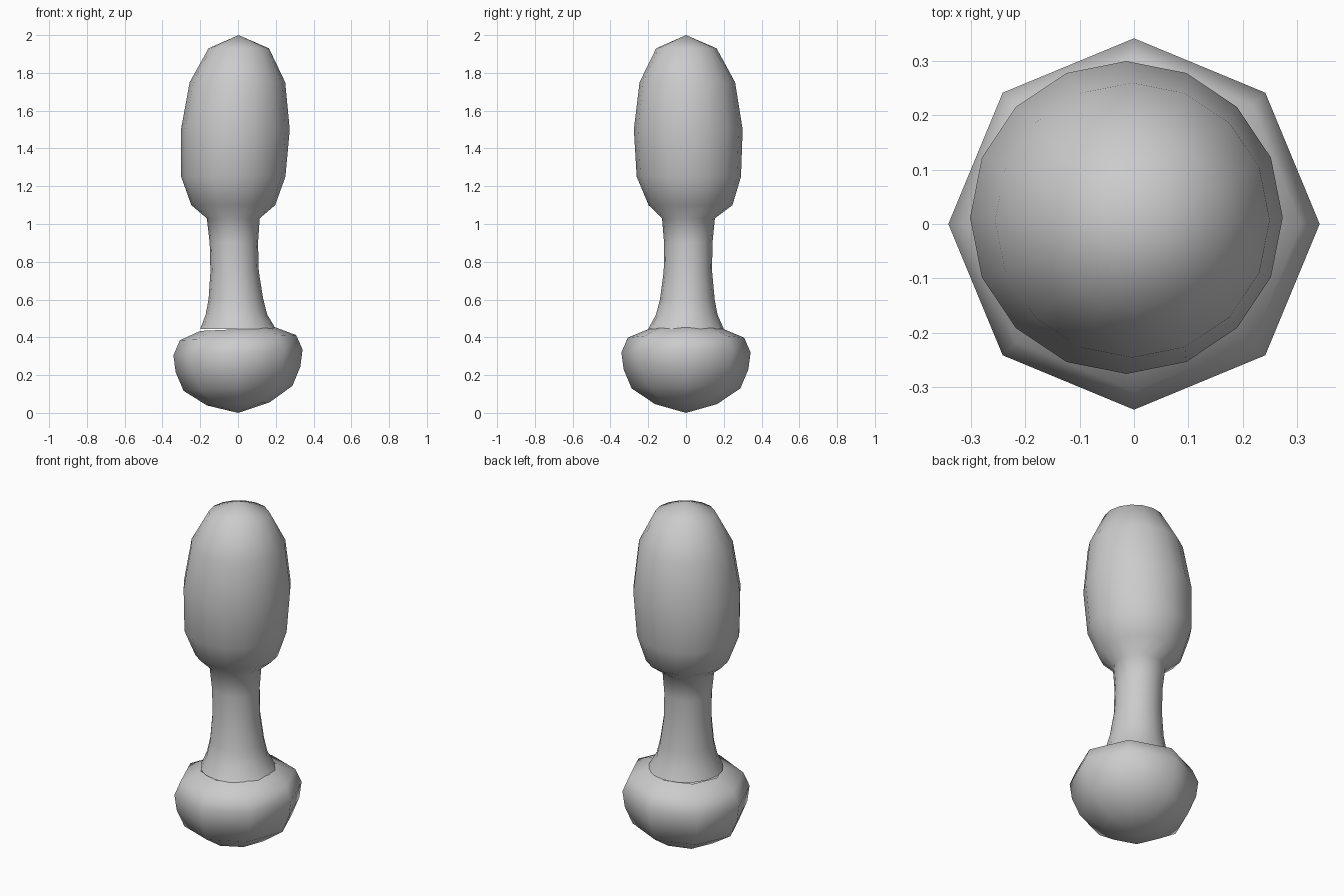
import bpy, bmesh
from math import cos, sin, pi

if "Cube" in bpy.data.objects:
    bpy.data.objects.remove(bpy.data.objects["Cube"])


def lathe(name, sides, rings, tilt=0.0):
    """Loft rings (z, radius, centre x, centre y); radius 0 makes a pole."""
    bm = bmesh.new()
    loops = []
    for z, r, cx, cy in rings:
        if r == 0:
            loops.append([bm.verts.new((cx, cy, z))])
            continue
        loop = []
        for i in range(sides):
            a = 2 * pi * i / sides
            x = r * cos(a)
            loop.append(bm.verts.new((cx + x, cy + r * sin(a), z + tilt * x)))
        loops.append(loop)
    for low, high in zip(loops, loops[1:]):
        for i in range(sides):
            j = (i + 1) % sides
            if len(low) == 1:
                bm.faces.new((low[0], high[j], high[i]))
            elif len(high) == 1:
                bm.faces.new((low[i], low[j], high[0]))
            else:
                bm.faces.new((low[i], low[j], high[j], high[i]))
    bmesh.ops.recalc_face_normals(bm, faces=bm.faces)
    for f in bm.faces:
        f.smooth = True
    mesh = bpy.data.meshes.new(name)
    bm.to_mesh(mesh)
    bm.free()
    ob = bpy.data.objects.new(name, mesh)
    bpy.context.collection.objects.link(ob)
    return ob


# Eight-sided rounded foot, leaning slightly along x
lathe("foot", 8, [
    (0.0, 0, 0, 0), (0.047, 0.165, 0, 0), (0.13, 0.288, 0, 0),
    (0.23, 0.33, 0, 0), (0.32, 0.342, 0, 0), (0.398, 0.308, 0, 0),
    (0.443, 0.20, 0, 0),
], tilt=0.045)

# Slim neck and rounded grip, bending slightly off the axis
lathe("neck_and_grip", 16, [
    (0.445, 0.20, 0, 0), (0.52, 0.163, -0.008, 0.004),
    (0.60, 0.145, -0.011, 0.007), (0.75, 0.128, -0.018, 0.01),
    (0.90, 0.128, -0.022, 0.012), (1.03, 0.14, -0.025, 0.013),
    (1.10, 0.222, -0.025, 0.024), (1.25, 0.276, -0.025, 0.015),
    (1.50, 0.288, -0.014, 0.012), (1.75, 0.253, -0.003, 0.007),
    (1.93, 0.16, 0.004, 0.002), (2.0, 0, 0.003, 0),
])
